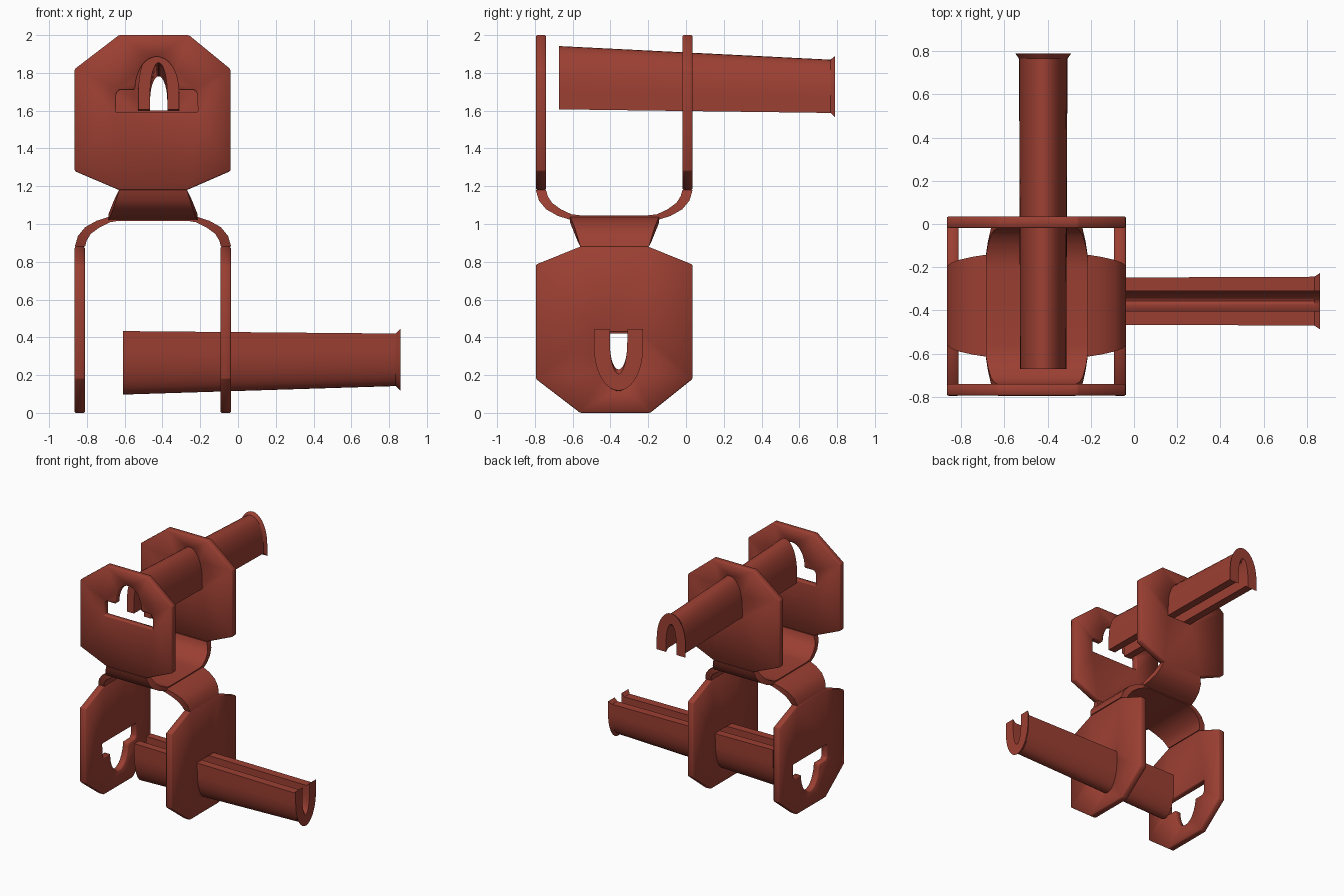
import bpy, bmesh, math

if "Cube" in bpy.data.objects:
    bpy.data.objects.remove(bpy.data.objects["Cube"])

rust = bpy.data.materials.new("rust_red")
rust.diffuse_color = (0.33, 0.05, 0.032, 1)
rust.use_nodes = True
rust.node_tree.nodes["Principled BSDF"].inputs["Base Color"].default_value = rust.diffuse_color


def place(across, along, z, axis):
    """Upper bracket runs along y, lower bracket along x."""
    return (across, along, z) if axis == "y" else (along, across, z)


def finish(name, bm, angle=30):
    bmesh.ops.recalc_face_normals(bm, faces=bm.faces)
    me = bpy.data.meshes.new(name)
    bm.to_mesh(me)
    bm.free()
    me.materials.append(rust)
    ob = bpy.data.objects.new(name, me)
    bpy.context.collection.objects.link(ob)
    bpy.ops.object.select_all(action='DESELECT')
    ob.select_set(True)
    bpy.context.view_layer.objects.active = ob
    bpy.ops.object.shade_smooth_by_angle(angle=math.radians(angle))
    return ob


def loft(name, rings, closed_caps):
    """Skin equal-length rings; closed_caps lists index tuples of the end faces."""
    bm = bmesh.new()
    vs = [[bm.verts.new(p) for p in r] for r in rings]
    n = len(vs[0])
    for a, b in zip(vs, vs[1:]):
        for i in range(n):
            j = (i + 1) % n
            bm.faces.new((a[i], a[j], b[j], b[i]))
    for ring in (vs[0], vs[-1]):
        for idx in closed_caps:
            bm.faces.new([ring[i] for i in idx])
    return finish(name, bm)


def plate(name, outline, hole, along, axis):
    bm = bmesh.new()
    edges = []
    for loop in (outline, hole):
        vs = [bm.verts.new(place(a, along, z, axis)) for a, z in loop]
        edges += [bm.edges.new((vs[i - 1], vs[i])) for i in range(len(vs))]
    bmesh.ops.triangle_fill(bm, edges=edges, use_beauty=True)
    ob = finish(name, bm)
    m = ob.modifiers.new("thickness", 'SOLIDIFY')
    m.thickness, m.offset = 0.054, 0
    m = ob.modifiers.new("edge", 'BEVEL')
    m.width, m.segments, m.limit_method = 0.006, 1, 'ANGLE'


def keyhole(c, z0, s):
    """Wide slot with an arch on one side."""
    arch = [(0.115 * math.cos(math.pi * i / 16), 0.12 + 0.175 * math.sin(math.pi * i / 16))
            for i in range(17)]
    pts = [(0.218, 0), (0.215, 0.1), (0.2, 0.12)] + arch + [(-0.2, 0.12), (-0.215, 0.1), (-0.218, 0)]
    return [(c + a, z0 + s * h) for a, h in pts]


def strap(name, half, c_across, c_along, axis):
    """Bent strap: stations are (offset, z, half width, thickness)."""
    path = half + [(-o, z, w, t) for o, z, w, t in reversed(half)]
    rings = []
    for i, (o, z, w, t) in enumerate(path):
        p, q = path[max(i - 1, 0)], path[min(i + 1, len(path) - 1)]
        dx, dz = q[0] - p[0], q[1] - p[1]
        if i in (0, len(path) - 1):
            dx, dz = 0, 1 if dz > 0 else -1
        k = t / 2 / math.hypot(dx, dz)
        rings.append([place(c_across + a * w, c_along + o - s * dz * k, z + s * dx * k, axis)
                      for a, s in ((-1, -1), (1, -1), (1, 1), (-1, 1))])
    loft(name, rings, [(0, 1, 2, 3)])


def pin(name, stations, c, axis):
    """Tapered channel pin: stations are (along, half width, flat z, crown z)."""
    def arch(w, z0, z1):
        k = z0 + 0.3 * (z1 - z0)
        mid = [(w * math.cos(math.pi * i / 18), k + (z1 - k) * math.sin(math.pi * i / 18))
               for i in range(19)]
        return [(w, z0)] + mid + [(-w, z0)]
    rings = []
    for along, w, z0, z1 in stations:
        s = 1 if z1 > z0 else -1
        sec = arch(w, z0, z1) + arch(0.046, z0, z1 - s * 0.088)[::-1]
        rings.append([place(c + a, along, z, axis) for a, z in sec])
    n = len(rings[0])
    loft(name, rings, [(i, i + 1, n - 2 - i, n - 1 - i) for i in range(n // 2 - 1)])


# Upper bracket: front plate has the keyhole, back plate fits the pin
top_outline = [(-.865, 1.82), (-.63, 2), (-.26, 2), (-.04, 1.82),
               (-.04, 1.28), (-.27, 1.18), (-.63, 1.18), (-.865, 1.28)]
low_outline = [(-.795, .18), (-.56, 0), (-.19, 0), (.035, .18),
               (.035, .785), (-.2, .88), (-.56, .88), (-.795, .785)]


def pin_hole(c, z0, s):
    return [(c + 0.108 * math.cos(math.pi * i / 16), z0 + s * 0.3 * math.sin(math.pi * i / 16))
            for i in range(17)]


plate("upper_front_plate", top_outline, keyhole(-.43, 1.59, 1), -.767, "y")
plate("upper_back_plate", top_outline, pin_hole(-.42, 1.6, 1), .008, "y")
strap("upper_strap", [(.388, 1.18, .18, .054), (.375, 1.135, .197, .052), (.345, 1.095, .212, .046),
                      (.29, 1.06, .226, .038), (.23, 1.037, .236, .03), (.18, 1.033, .236, .026)],
      -.45, -.38, "y")
pin("upper_pin", [(-.672, .107, 1.607, 1.942), (.765, .112, 1.588, 1.87), (.79, .13, 1.565, 1.89)],
    -.42, "y")

# Lower bracket: turned a quarter and upside down
plate("lower_left_plate", low_outline, keyhole(-.362, .42, -1), -.838, "x")
plate("lower_right_plate", low_outline, pin_hole(-.357, .428, -1), -.065, "x")
strap("lower_strap", [(.387, .88, .182, .054), (.374, .925, .198, .052), (.344, .966, .212, .046),
                      (.29, 1.0, .226, .038), (.23, 1.024, .236, .03), (.18, 1.03, .236, .026)],
      -.378, -.45, "x")
pin("lower_pin", [(-.608, .107, .433, .097), (.835, .113, .42, .142), (.86, .13, .445, .118)],
    -.357, "x")
